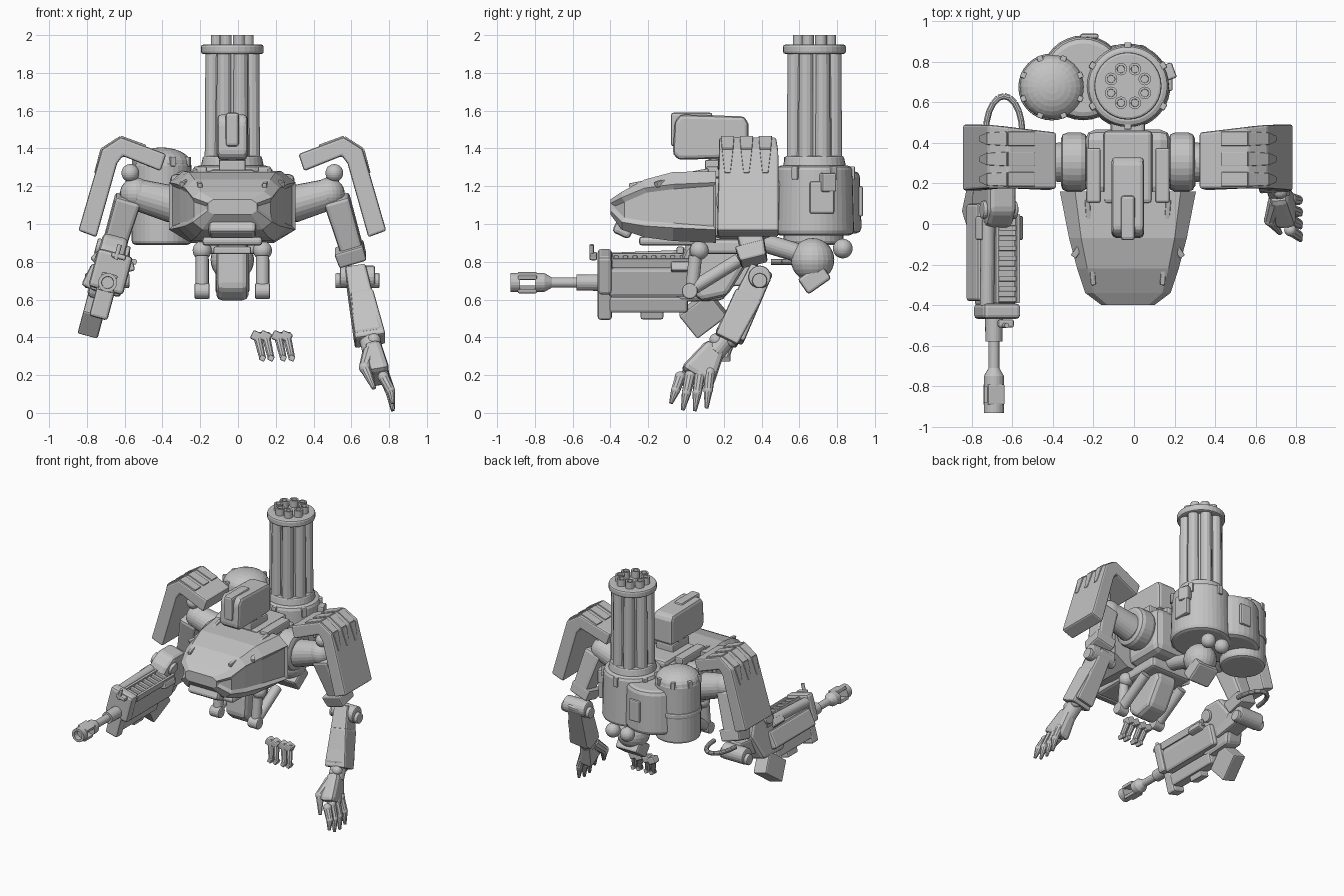
import bpy, bmesh, math
from mathutils import Vector, Matrix, Euler

cube = bpy.data.objects.get("Cube")
if cube:
    bpy.data.objects.remove(cube, do_unlink=True)
grey = bpy.data.materials.new("plain_grey")
grey.use_nodes = True
grey.diffuse_color = (0.55, 0.55, 0.55, 1)
grey.node_tree.nodes["Principled BSDF"].inputs["Base Color"].default_value = grey.diffuse_color
parts = []
MID = -0.03  # body centre line in x

def finish(name, bm, bevel=0.0):
    bmesh.ops.recalc_face_normals(bm, faces=bm.faces)
    mesh = bpy.data.meshes.new(name)
    bm.to_mesh(mesh)
    mesh.materials.append(grey)
    ob = bpy.data.objects.new(name, mesh)
    bpy.context.collection.objects.link(ob)
    if bevel:
        mod = ob.modifiers.new("bevel", 'BEVEL')
        mod.width, mod.segments, mod.limit_method = bevel, 2, 'ANGLE'
    parts.append(ob)
    return ob

def box(name, centre, size, turn=(0, 0, 0), bevel=0.01):
    bm = bmesh.new()
    m = Matrix.LocRotScale(Vector(centre), Euler([math.radians(t) for t in turn]), Vector(size))
    bmesh.ops.create_cube(bm, size=1, matrix=m)
    finish(name, bm, bevel)

def rod(name, a, b, r, r_end=None, sides=20, bevel=0.0, bore=0.0):
    # round bar from a to b, optionally hollowed from the b end
    a, b = Vector(a), Vector(b)
    bm = bmesh.new()
    m = Matrix.Translation((a + b) / 2) @ (b - a).to_track_quat('Z', 'Y').to_matrix().to_4x4()
    bmesh.ops.create_cone(bm, cap_ends=True, segments=sides, radius1=r,
                          radius2=r if r_end is None else r_end, depth=(b - a).length, matrix=m)
    if bore:
        mouth = [min(bm.faces, key=lambda f: (f.calc_center_median() - b).length)]
        bm.normal_update()
        bmesh.ops.inset_region(bm, faces=mouth, thickness=r - bore)
        bmesh.ops.inset_region(bm, faces=mouth, thickness=.001, depth=-.04)
    finish(name, bm, bevel)

def ball(name, centre, r, squash=(1, 1, 1)):
    bm = bmesh.new()
    m = Matrix.LocRotScale(Vector(centre), None, Vector(squash))
    bmesh.ops.create_uvsphere(bm, u_segments=24, v_segments=14, radius=r, matrix=m)
    finish(name, bm)

def loft(name, rings, bevel=0.0):
    bm = bmesh.new()
    loops = [[bm.verts.new(p) for p in ring] for ring in rings]
    n = len(loops[0])
    for lo, hi in zip(loops, loops[1:]):
        for i in range(n):
            bm.faces.new((lo[i], lo[(i + 1) % n], hi[(i + 1) % n], hi[i]))
    bm.faces.new(loops[0][::-1])
    bm.faces.new(loops[-1])
    return finish(name, bm, bevel)

def prism_x(name, outline, x0, x1, bevel=0.01):
    loft(name, [[(x, y, z) for y, z in outline] for x in (x0, x1)], bevel)

def beam(name, a, b, wide, deep, wide_end=None, deep_end=None, bevel=0.012):
    # limb segment, wide along x and deep across it
    a, b = Vector(a), Vector(b)
    axis = (b - a).normalized()
    side = (Vector((1, 0, 0)) - axis * axis.x).normalized()
    front = axis.cross(side)
    corners = ((-.5, -.5), (.5, -.5), (.5, .5), (-.5, .5))
    loft(name, [[p + side * w * i + front * d * j for i, j in corners]
                for p, w, d in ((a, wide, deep), (b, wide_end or wide, deep_end or deep))], bevel)

def ring_of(count, radius, x, y):
    for i in range(count):
        a = math.tau * (i + .5) / count
        yield x + radius * math.cos(a), y + radius * math.sin(a), math.degrees(a)

# Hull: faceted sections running front to back, with recessed side panels
hull_rows = [(-.40, .1, .13, .1, 1.13, 1.11, 1.07, 1.05), (-.34, .17, .21, .16, 1.17, 1.14, 1.01, .97),
             (-.22, .2, .25, .19, 1.235, 1.19, .99, .93), (-.07, .23, .29, .22, 1.275, 1.21, .98, .91),
             (.16, .26, .335, .22, 1.28, 1.22, .97, .9)]
rings = []
for y, wt, wm, wb, zt, zu, zl, zb in hull_rows:
    half = [(wb, zb), (wm, zl), (wm, zu), (wt, zt)]
    rings.append([(MID + w, y, z) for w, z in half] + [(MID - w, y, z) for w, z in half[::-1]])
hull = loft("hull", rings)
bm = bmesh.new()
bm.from_mesh(hull.data)
bm.normal_update()
for s in (-1, 1):
    panel = [f for f in bm.faces if f.normal.x * s > 0.6 and abs(f.normal.z) < .3]
    bmesh.ops.inset_region(bm, faces=panel, thickness=0.025, depth=-0.015)
bm.to_mesh(hull.data)
box("hull_rear", (MID, .3, 1.09), (.42, .33, .34), bevel=.05)
box("hull_spine", (MID, .28, 1.26), (.24, .36, .06), bevel=.02)
box("nose_plate", (MID, -.31, 1.02), (.25, .1, .18), (-25, 0, 0), .02)
box("hull_belly", (MID, -.07, .91), (.32, .36, .05), bevel=.02)
for s in (-1, 1):
    box("hull_rail", (MID + s * .17, .24, 1.275), (.07, .27, .06))
    beam("hull_ridge", (MID + s * .2, .12, 1.28), (MID + s * .17, -.3, 1.2), .025, .03, bevel=.006)
    box("hull_prong", (MID + s * .24, -.12, 1.22), (.03, .1, .03), (15, 0, s * 35), .005)

# Head on its neck
box("neck_base", (MID, .2, 1.31), (.14, .2, .06))
for s in (-1, 1):
    rod("neck_strut", (MID + s * .05, .18, 1.28), (MID + s * .03, .1, 1.42), .022)
rod("neck_pivot", (MID - .07, .2, 1.36), (MID + .07, .2, 1.36), .035)
prism_x("head", [(-.07, 1.37), (-.06, 1.54), (-.03, 1.58), (.31, 1.57), (.33, 1.53), (.33, 1.35), (-.04, 1.34)],
        MID - .08, MID + .08, .025)
box("head_visor", (MID, .03, 1.5), (.07, .22, .18), bevel=.015)

# Rotary cannon
GX, GY = MID, .68
rod("cannon_core", (GX, GY, 1.28), (GX, GY, 1.92), .125, .115)
for x, y, a in ring_of(8, .113, GX, GY):
    rod("cannon_barrel", (x, y, 1.33), (x, y, 1.92), .042, .038, 12)
for x, y, a in ring_of(8, .09, GX, GY):
    rod("barrel_tip", (x, y, 1.92), (x, y, 2.0), .031, sides=14, bore=.019)
rod("cannon_collar", (GX, GY, 1.9), (GX, GY, 1.95), .166, sides=32, bevel=.012)
rod("cannon_foot", (GX, GY, 1.29), (GX, GY, 1.36), .17, .155, 32, .01)
rod("cannon_drum", (GX, GY, .94), (GX, GY, 1.31), .21, .2, 40, .025)
for x, y, a in ring_of(6, .2, GX, GY):
    box("drum_lug", (x, y, 1.27), (.03, .035, .07), (0, 0, a), .006)
box("drum_hatch", (GX + .2, .72, 1.14), (.04, .13, .17))
box("drum_bracket", (GX + .2, .75, 1.22), (.06, .08, .1), (0, 0, 20))
box("back_mount", (MID, .47, 1.1), (.17, .14, .26), bevel=.02)

# Ammunition canister and feed housing
rod("feed_housing", (-.25, .72, .95), (-.25, .72, 1.28), .21, .2, 32, .03)
box("feed_latch", (-.22, .925, 1.12), (.09, .025, .16))
CX, CY = -.405, .675
rod("canister", (CX, CY, .89), (CX, CY, 1.33), .158, sides=32, bevel=.02)
rod("canister_band", (CX, CY, 1.08), (CX, CY, 1.12), .165, sides=32, bevel=.01)
ball("canister_dome", (CX, CY, 1.32), .155, (1, 1, .55))
for x, y, a in ring_of(8, .15, CX, CY):
    box("canister_lug", (x, y, 1.33), (.03, .03, .05), (0, 0, a), .005)

# Hip sphere and pelvis frame
ball("hip_sphere", (MID, .67, .81), .115)
box("hip_block", (MID, .68, .71), (.18, .15, .1), (35, 0, 0), .015)
rod("hip_axle", (MID, .35, .92), (MID, .65, .83), .05)
prism_x("pelvis", [(.0, .66), (.02, .9), (.3, .92), (.33, .8), (.22, .62), (.08, .59)], MID - .085, MID + .085, .03)
box("pelvis_crown", (MID, .22, .88), (.34, .3, .08), bevel=.02)
box("pelvis_bar", (MID, -.03, .86), (.2, .04, .04))
for s in (-1, 1):
    x = MID + s * .16
    ball("hip_knob", (MID + s * .06, .83, .87), .052)
    ball("pelvis_joint", (x, .07, .86), .05)
    rod("pelvis_piston", (x, .02, .65), (x, .28, .81), .036)
    rod("piston_shaft", (x, .05, .83), (x, .03, .64), .035)
    rod("pelvis_toe", (x - .04, .02, .645), (x + .04, .02, .645), .042, bevel=.008)

# Shoulders, pauldrons and upper arms, mirrored about the body centre
pad_outline = [(.35, 1.37), (.59, 1.46), (.69, 1.395), (.815, .965), (.72, .93), (.61, 1.32), (.58, 1.36), (.38, 1.28)]
for s in (-1, 1):
    def at(x, y, z):
        return (MID + s * x, y, z)
    rod("shoulder_disc", at(.2, .305, 1.12), at(.33, .305, 1.12), .145, bevel=.03, sides=28)
    rod("shoulder_tube", at(.3, .305, 1.1), at(.52, .3, 1.16), .1, .082, 24, .02)
    ball("shoulder_cap", at(.51, .3, 1.16), .085)
    rod("pad_link", at(.52, .3, 1.16), at(.54, .3, 1.3), .035)
    ball("pad_ball", at(.54, .28, 1.27), .047)
    loft("pauldron", [[at(x, .165 + (z > 1.3) * .01, z) for x, z in pad_outline],
                      [at(x, .45 + .04 * min(1, (x - .35) * 3), z) for x, z in pad_outline]], .012)
    for y in (.22, .32, .42):
        beam("pad_rib", at(.46, y, 1.411), at(.592, y, 1.459), .018, .07, bevel=.004)
        beam("pad_shoulder_rib", at(.592, y, 1.457), at(.69, y, 1.394), .018, .07, .018, .06, .004)
        beam("pad_drop", at(.69, y, 1.394), at(.727, y, 1.27), .018, .06, .01, .03, .004)
    beam("upper_arm", at(.55, .3, 1.14), at(.64, .36, .84), .14, .16, .12, .13, .02)
    beam("arm_cuff", at(.615, .34, .88), at(.64, .36, .8), .16, .16, .15, .14)
    rod("elbow_axle", at(.57, .39, .72), at(.755, .39, .72), .06, bevel=.01)
    rod("elbow_hub", at(.545, .39, .7), at(.78, .39, .7), .04, bevel=.008)

# Left forearm and hand
beam("forearm", (.62, .4, .76), (.69, .23, .4), .11, .13, .15, .16, .015)
beam("forearm_plate", (.655, .33, .62), (.7, .21, .38), .12, .15, .165, .13)
rod("wrist", (.69, .23, .42), (.715, .15, .32), .055)
for y in (.16, .24):
    ball("wrist_knob", (.72, y, .385), .036)
beam("palm", (.71, .16, .36), (.75, .055, .185), .09, .11, .11, .2, bevel=.03)
for i in range(4):
    root = Vector((.77, -.03 + .052 * i, .19 + .008 * i))
    tip = Vector((.82, -.08 + .063 * i, (.05, .015, .01, .025)[i]))
    knuckle = root.lerp(tip, .5) + Vector((.012, 0, 0))
    rod("finger_base", root, knuckle, .029, .025, 10)
    rod("finger_tip", knuckle, tip, .025, .01, 10)
    ball("finger_knuckle", knuckle, .025)
    ball("hand_knuckle", root, .03)
rod("thumb_base", (.7, .11, .32), (.672, .02, .24), .042, .032, 10)
ball("thumb_knuckle", (.672, .02, .24), .032)
rod("thumb_tip", (.672, .02, .24), (.72, -.045, .13), .03, .012, 10)

# Right arm weapon, built upright then rolled about its barrel
beam("stock_arm", (-.67, .38, .74), (-.69, .12, .72), .12, .12)
first = len(parts)
BX, BZ = -.69, .69
for name, front, back, r_front, r_back in (
        ("muzzle_base", -.8, -.75, .05, .05), ("muzzle_cone", -.75, -.71, .05, .027),
        ("barrel", -.72, -.4, .027, .027), ("barrel_sleeve", -.58, -.4, .042, .045)):
    rod(name, (BX, front, BZ), (BX, back, BZ), r_front, r_back)
rod("muzzle_ring", (BX, -.88, BZ), (BX, -.93, BZ), .05, bore=.032)
for s in (-1, 1):
    box("muzzle_prong", (BX, -.84, BZ + s * .037), (.085, .1, .024), bevel=.006)
    box("weapon_fin", (BX + s * .09, -.02, .8), (.05, .12, .05), (0, s * -30, 0))
    box("slat_rail", (-.66 + s * .053, -.17, .82), (.018, .44, .05), bevel=.004)
box("front_plate", (BX, -.43, .75), (.19, .075, .21), bevel=.02)
box("front_plate_lower", (BX, -.43, .58), (.1, .075, .17), bevel=.015)
box("front_sight", (-.67, -.49, .84), (.08, .04, .03))
rod("sight_post", (-.68, -.5, .82), (-.68, -.5, .9), .012)
box("receiver", (BX, -.15, .71), (.17, .52, .16), bevel=.02)
box("lower_rail", (BX, -.2, .58), (.1, .42, .09), bevel=.015)
box("lower_grip", (BX, -.18, .52), (.07, .12, .05))
box("side_cover", (-.78, -.14, .7), (.06, .48, .13), (0, 12, 0), .015)
rod("upper_tube", (-.755, -.4, .8), (-.755, .1, .82), .035)
box("slat_bed", (-.66, -.18, .79), (.1, .42, .05))
for i in range(8):
    box("cooling_slat", (-.66, -.37 + .05 * i, .82), (.09, .025, .03), bevel=.004)
prism_x("weapon_stock", [(-.08, .68), (.0, .88), (.06, .94), (.2, .94), (.29, .8), (.2, .6), (-.04, .59)],
        -.78, -.64, .025)
rod("stock_pivot", (-.8, .07, .86), (-.62, .07, .86), .045, bevel=.01)
box("magazine", (-.72, .09, .51), (.11, .2, .16), (38, 0, 0))
pivot = Matrix.Translation((BX, 0, BZ))
for ob in parts[first:]:
    ob.data.transform(pivot @ Matrix.Rotation(math.radians(15), 4, 'Y') @ pivot.inverted())
hose = [(-.64 + .09 * math.cos(math.pi * i / 10), .45 + .18 * math.sin(math.pi * i / 10), .8) for i in range(11)]
for a, b in zip(hose, hose[1:]):
    rod("hose_loop", a, b, .016, sides=10)

# Loose gripper fingers below the hull
for x in (.1, .145, .21, .255):
    rod("gripper_finger", (x, .25, .42), (x + .03, .21, .29), .024, .018, 10)
    box("gripper_tip", (x + .03, .21, .29), (.03, .05, .03), (0, 25, 0), .005)
    box("gripper_base", (x, .25, .405), (.06, .06, .05), (0, 25, 0))

# Shading
for ob in bpy.context.view_layer.objects:
    ob.select_set(ob in parts)
bpy.context.view_layer.objects.active = parts[0]
bpy.ops.object.shade_smooth_by_angle(angle=math.radians(30))
